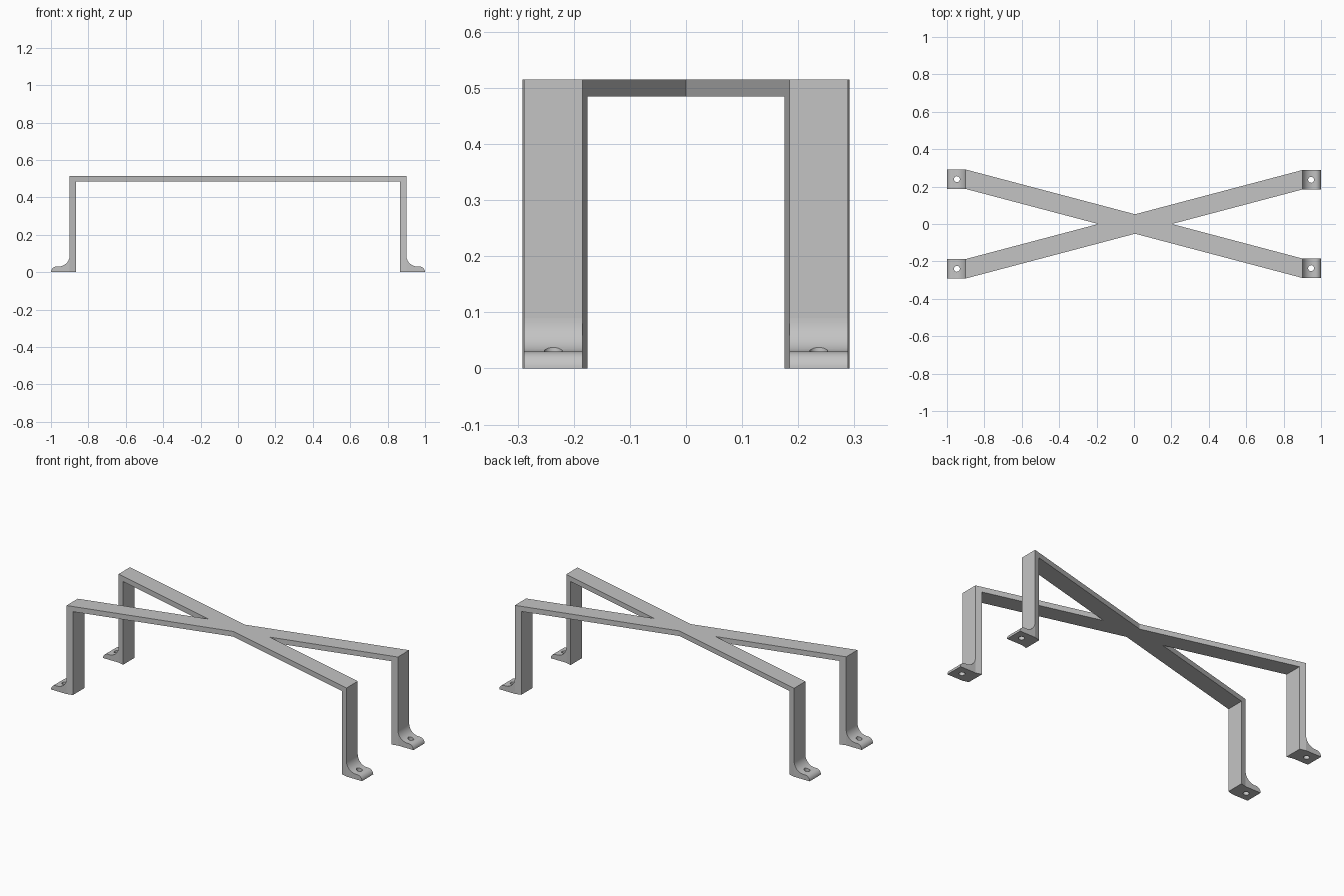
import bpy, bmesh, math

old = bpy.data.objects.get("Cube")
if old:
    bpy.data.objects.remove(old, do_unlink=True)

GREY = (0.55, 0.55, 0.55)
HALF = 0.052      # half width of every strap in y
SLOPE = 0.2644    # sideways run of a diagonal strap
CROSS_X = 0.0057  # where the two straps cross
TOP, THICK = 0.515, 0.03
OUT, IN = 0.9, 0.865

metal = bpy.data.materials.new("grey metal")
metal.use_nodes = True
metal.diffuse_color = (*GREY, 1)
metal.node_tree.nodes["Principled BSDF"].inputs["Base Color"].default_value = (*GREY, 1)


def centre_y(x, side):
    return side * SLOPE * (x - CROSS_X)


def extrude_profile(name, profile, mid):
    """Extrude an xz profile across y, with its middle at mid(x)."""
    bm = bmesh.new()
    front = [bm.verts.new((x, mid(x) - HALF, z)) for x, z in profile]
    back = [bm.verts.new((x, mid(x) + HALF, z)) for x, z in profile]
    bm.faces.new(front)
    bm.faces.new(back[::-1])
    n = len(profile)
    for i in range(n):
        j = (i + 1) % n
        bm.faces.new((front[j], front[i], back[i], back[j]))
    bmesh.ops.recalc_face_normals(bm, faces=bm.faces)
    mesh = bpy.data.meshes.new(name)
    bm.to_mesh(mesh)
    bm.free()
    mesh.materials.append(metal)
    obj = bpy.data.objects.new(name, mesh)
    bpy.context.collection.objects.link(obj)
    return obj


def apply_boolean(obj, other, operation):
    mod = obj.modifiers.new("boolean", 'BOOLEAN')
    mod.operation, mod.solver, mod.object = operation, 'EXACT', other
    bpy.ops.object.select_all(action='DESELECT')
    bpy.context.view_layer.objects.active = obj
    obj.select_set(True)
    bpy.ops.object.modifier_apply(modifier=mod.name)
    bpy.data.objects.remove(other, do_unlink=True)


# Two bent straps crossing in the middle, legs included
under = TOP - THICK
strap = [(-OUT, 0), (-OUT, TOP), (OUT, TOP), (OUT, 0),
         (IN, 0), (IN, under), (-IN, under), (-IN, 0)]
frame = extrude_profile("crossed_frame", strap, lambda x: centre_y(x, 1))
second = extrude_profile("second_strap", strap, lambda x: centre_y(x, -1))
apply_boolean(frame, second, 'UNION')


def arc(cx, cz, r, start, end, steps=12):
    angles = [math.radians(start + (end - start) * i / steps) for i in range(steps + 1)]
    return [(cx + r * math.cos(a), cz + r * math.sin(a)) for a in angles]


# Feet: rounded toe, concave fillet into the leg, screw hole
foot_profile = [(OUT, 0)] + arc(0.97, 0, 0.03, 0, 90) + arc(0.96, 0.09, 0.06, 270, 180)
for sx, end in ((1, "left"), (-1, "right")):
    for sy, depth in ((1, "back"), (-1, "front")):
        y = centre_y(sx * OUT, sx * sy)
        profile = [(sx * x, z) for x, z in foot_profile]
        foot = extrude_profile(f"{depth}_{end}_foot", profile, lambda x: y)
        bpy.ops.mesh.primitive_cylinder_add(vertices=32, radius=0.016, depth=0.3,
                                            location=(sx * 0.947, y, 0))
        cutter = bpy.context.object
        cutter.hide_render = True
        cutter.data.materials.append(metal)
        apply_boolean(foot, cutter, 'DIFFERENCE')
        bpy.ops.object.shade_smooth_by_angle(angle=math.radians(30))
